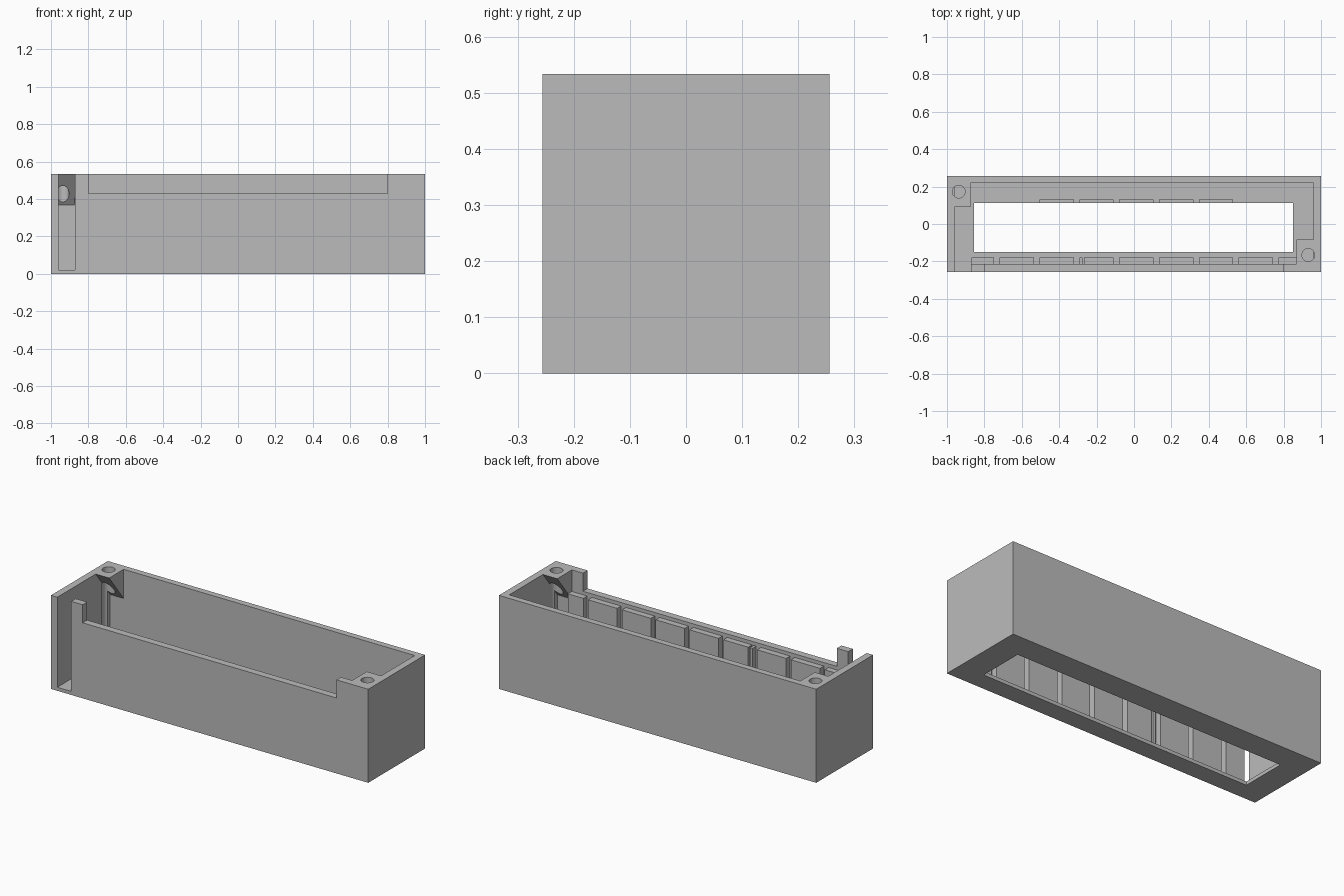
import bpy
import bmesh
from mathutils import Vector

if "Cube" in bpy.data.objects:
    bpy.data.objects.remove(bpy.data.objects["Cube"], do_unlink=True)

grey = bpy.data.materials.new("plain_grey")
grey.use_nodes = True
colour = (0.5, 0.5, 0.5, 1)
grey.diffuse_color = colour
grey.node_tree.nodes["Principled BSDF"].inputs["Base Color"].default_value = colour

TOP, FLOOR = 0.533, 0.02
FRONT, BACK = -0.215, 0.22   # inner wall planes
SIDE = 0.96


def finish(bm, name):
    bmesh.ops.recalc_face_normals(bm, faces=bm.faces)
    mesh = bpy.data.meshes.new(name)
    bm.to_mesh(mesh)
    bm.free()
    mesh.materials.append(grey)
    obj = bpy.data.objects.new(name, mesh)
    bpy.context.collection.objects.link(obj)
    return obj


def box(name, x, y, z):
    bm = bmesh.new()
    bmesh.ops.create_cube(bm, size=1)
    for v in bm.verts:
        v.co = Vector([(r[0] + r[1]) / 2 + c * (r[1] - r[0]) for c, r in zip(v.co, (x, y, z))])
    return finish(bm, name)


def wedge(name, x, profile):
    """Extrude a y-z profile between two x positions."""
    bm = bmesh.new()
    face = bm.faces.new([bm.verts.new((x[0], y, z)) for y, z in profile])
    extruded = bmesh.ops.extrude_face_region(bm, geom=[face])["geom"]
    moved = [g for g in extruded if isinstance(g, bmesh.types.BMVert)]
    bmesh.ops.translate(bm, verts=moved, vec=(x[1] - x[0], 0, 0))
    return finish(bm, name)


def rod(name, x, y, z, radius):
    bm = bmesh.new()
    bmesh.ops.create_cone(bm, cap_ends=True, segments=32, radius1=radius,
                          radius2=radius, depth=z[1] - z[0])
    bmesh.ops.translate(bm, verts=bm.verts, vec=(x, y, sum(z) / 2))
    return finish(bm, name)


def combine(target, tool, operation):
    mod = target.modifiers.new(tool.name, "BOOLEAN")
    mod.operation = operation
    mod.solver = "EXACT"
    mod.object = tool
    bpy.context.view_layer.objects.active = target
    bpy.ops.object.modifier_apply(modifier=mod.name)
    bpy.data.objects.remove(tool, do_unlink=True)


# Open tray with bottom window, lowered front edge and tall front slot
case = box("case", (-1, 1), (-0.256, 0.256), (0, TOP))
for tool in (
    box("cavity", (-SIDE, SIDE), (FRONT, BACK), (FLOOR, 1)),
    box("bottom_window", (-0.855, 0.85), (-0.15, 0.113), (-1, 1)),
    box("front_cutout", (-0.8, 0.8), (-0.5, FRONT + 0.02), (0.43, 1)),
    box("front_slot", (-SIDE, -0.872), (-0.5, FRONT + 0.02), (FLOOR, 1)),
):
    combine(case, tool, "DIFFERENCE")

# Screw bosses with sloped undersides in two opposite corners
for x, inner, wall in (((-SIDE, -0.875), 0.09, BACK), ((0.87, SIDE), -0.083, FRONT)):
    boss = wedge("corner_boss", x, [(inner, TOP), (wall, TOP), (wall, 0.367)])
    combine(case, boss, "UNION")
for x, y in ((-0.937, 0.173), (0.932, -0.166)):
    combine(case, rod("screw_hole", x, y, (0.1, 1), 0.034), "DIFFERENCE")

# Row of spaced pads inside the front wall
PITCH, WIDTH = 0.213, 0.183
pads = [(-0.87, -0.748)]
for i in range(-3, 4):
    left = i * PITCH - 0.079
    if i == -1:
        pads += [(left, left + 0.016), (left + 0.026, left + WIDTH)]
    else:
        pads.append((left, left + WIDTH))
pads.append((0.773, 0.87))
for pad in pads:
    box("front_pad", pad, (FRONT, -0.18), (FLOOR, 0.41))

# Low ridges along the rear edge of the bottom window
for i in range(-2, 3):
    left = i * PITCH - 0.079
    box("rear_ridge", (left, left + WIDTH), (0.113, 0.13), (FLOOR, 0.05))
